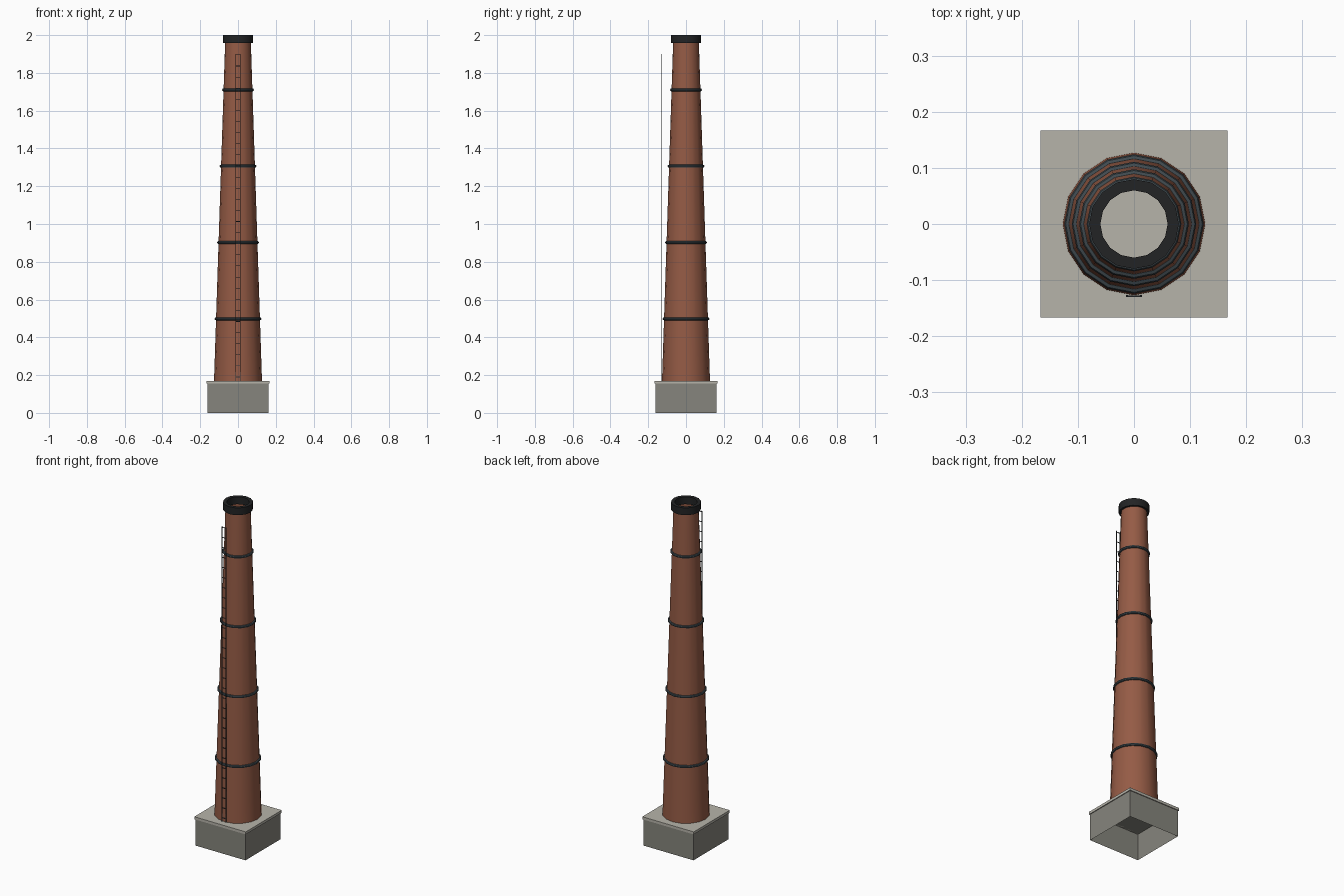
import bpy, bmesh, math
from mathutils import Matrix

if "Cube" in bpy.data.objects:
    bpy.data.objects.remove(bpy.data.objects["Cube"])


def mat(name, r, g, b):
    m = bpy.data.materials.new(name)
    m.diffuse_color = (r, g, b, 1)
    m.use_nodes = True
    m.node_tree.nodes["Principled BSDF"].inputs["Base Color"].default_value = m.diffuse_color
    return m


BRICK = mat("red_brick", 0.30, 0.105, 0.06)
STONE = mat("grey_concrete", 0.24, 0.235, 0.205)
PALE = mat("pale_concrete", 0.47, 0.455, 0.40)
SOOT = mat("soot_black", 0.016, 0.017, 0.018)
STEEL = mat("band_steel", 0.05, 0.068, 0.078)
IRON = mat("ladder_iron", 0.03, 0.035, 0.04)

SIDES = 16
Z0, Z1, R0, R1 = 0.17, 1.965, 0.127, 0.068


def shaft_radius(z):
    return R0 + (R1 - R0) * (z - Z0) / (Z1 - Z0)


def finish(name, bm, material, smooth=False):
    me = bpy.data.meshes.new(name)
    bm.to_mesh(me)
    bm.free()
    me.materials.append(material)
    ob = bpy.data.objects.new(name, me)
    bpy.context.collection.objects.link(ob)
    if smooth:
        bpy.ops.object.select_all(action='DESELECT')
        ob.select_set(True)
        bpy.context.view_layer.objects.active = ob
        bpy.ops.object.shade_smooth_by_angle(angle=math.radians(40))
    return ob


def add_box(bm, lo, hi):
    size = [b - a for a, b in zip(lo, hi)]
    mid = [(a + b) / 2 for a, b in zip(lo, hi)]
    bmesh.ops.create_cube(bm, size=1, matrix=Matrix.Translation(mid) @ Matrix.Diagonal((*size, 1)))


def lathe(name, profile, material, closed):
    """Spin an (r, z) profile round the z axis."""
    bm = bmesh.new()
    rings = []
    for i in range(SIDES):
        a = 2 * math.pi * i / SIDES
        rings.append([bm.verts.new((r * math.cos(a), r * math.sin(a), z)) for r, z in profile])
    n = len(profile)
    for i in range(SIDES):
        p, q = rings[i], rings[(i + 1) % SIDES]
        for j in range(n if closed else n - 1):
            k = (j + 1) % n
            bm.faces.new((p[j], q[j], q[k], p[k]))
    return finish(name, bm, material, True)


# Plinth, open underneath
bm = bmesh.new()
add_box(bm, (-0.162, -0.162, 0), (0.162, 0.162, 0.155))
bm.normal_update()
bmesh.ops.delete(bm, geom=[f for f in bm.faces if f.normal.z < -0.5], context='FACES_ONLY')
finish("plinth", bm, STONE)

# Plinth slab
bm = bmesh.new()
add_box(bm, (-0.167, -0.167, 0.155), (0.167, 0.167, 0.17))
finish("plinth_slab", bm, PALE)

# Tapered open shaft and rim ring
lathe("shaft", [(R0, Z0), (R1, Z1)], BRICK, False)
lathe("rim", [(0.08, 1.957), (0.08, 2.0), (0.06, 2.0), (0.06, 1.957)], SOOT, True)

# Steel bands
for i in range(4):
    z = 0.498 + 0.404 * i
    circle = [(shaft_radius(z) + 0.008 * math.cos(t), z + 0.008 * math.sin(t))
              for t in (k * math.pi / 4 - math.pi / 2 for k in range(8))]
    lathe(f"band_{i + 1}", circle, STEEL, True)

# Ladder: two rails and evenly spaced rungs
bm = bmesh.new()
Y = -0.1285
for s in (-1, 1):
    add_box(bm, (s * 0.0125 - 0.002, Y - 0.002, 0.17), (s * 0.0125 + 0.002, Y + 0.002, 1.9))
for i in range(30):
    z = 0.19 + 0.0588 * i
    add_box(bm, (-0.0125, Y - 0.0015, z - 0.0015), (0.0125, Y + 0.0015, z + 0.0015))
finish("ladder", bm, IRON)
